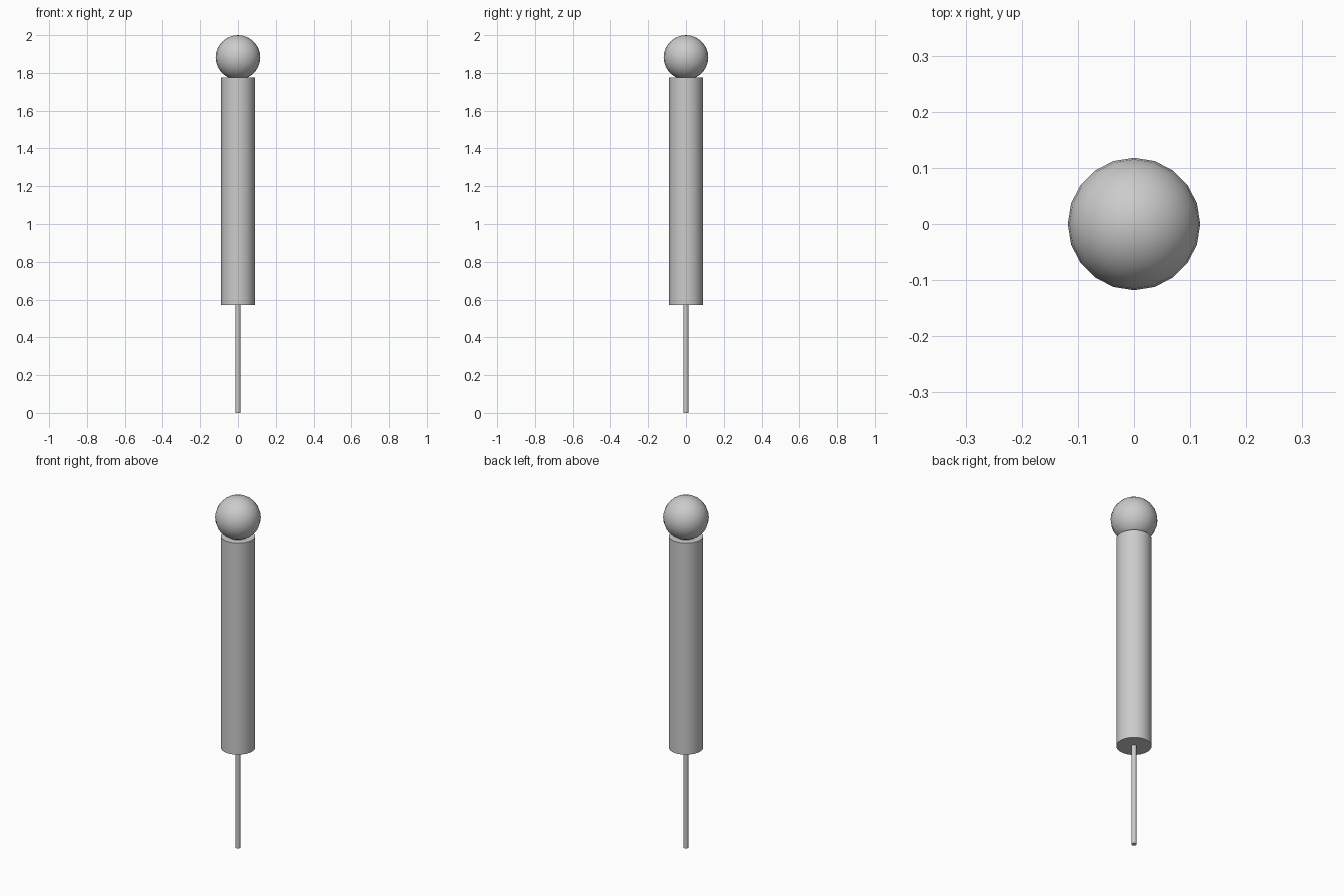
import bpy
from math import radians

if "Cube" in bpy.data.objects:
    bpy.data.objects.remove(bpy.data.objects["Cube"])


def smooth(obj, name):
    obj.name = name
    bpy.ops.object.shade_smooth_by_angle(angle=radians(40))


def rod(name, radius, z0, z1, sides):
    bpy.ops.mesh.primitive_cylinder_add(
        vertices=sides, radius=radius, depth=z1 - z0, location=(0, 0, (z0 + z1) / 2))
    smooth(bpy.context.object, name)


# Thin stick, set slightly into the handle
rod("stick", 0.013, 0.0, 0.59, 12)

# Thick cylindrical body
rod("body", 0.089, 0.57, 1.775, 24)

# Ball resting on top of the body
bpy.ops.mesh.primitive_uv_sphere_add(
    segments=20, ring_count=14, radius=0.118, location=(0, 0, 1.882))
smooth(bpy.context.object, "ball")
